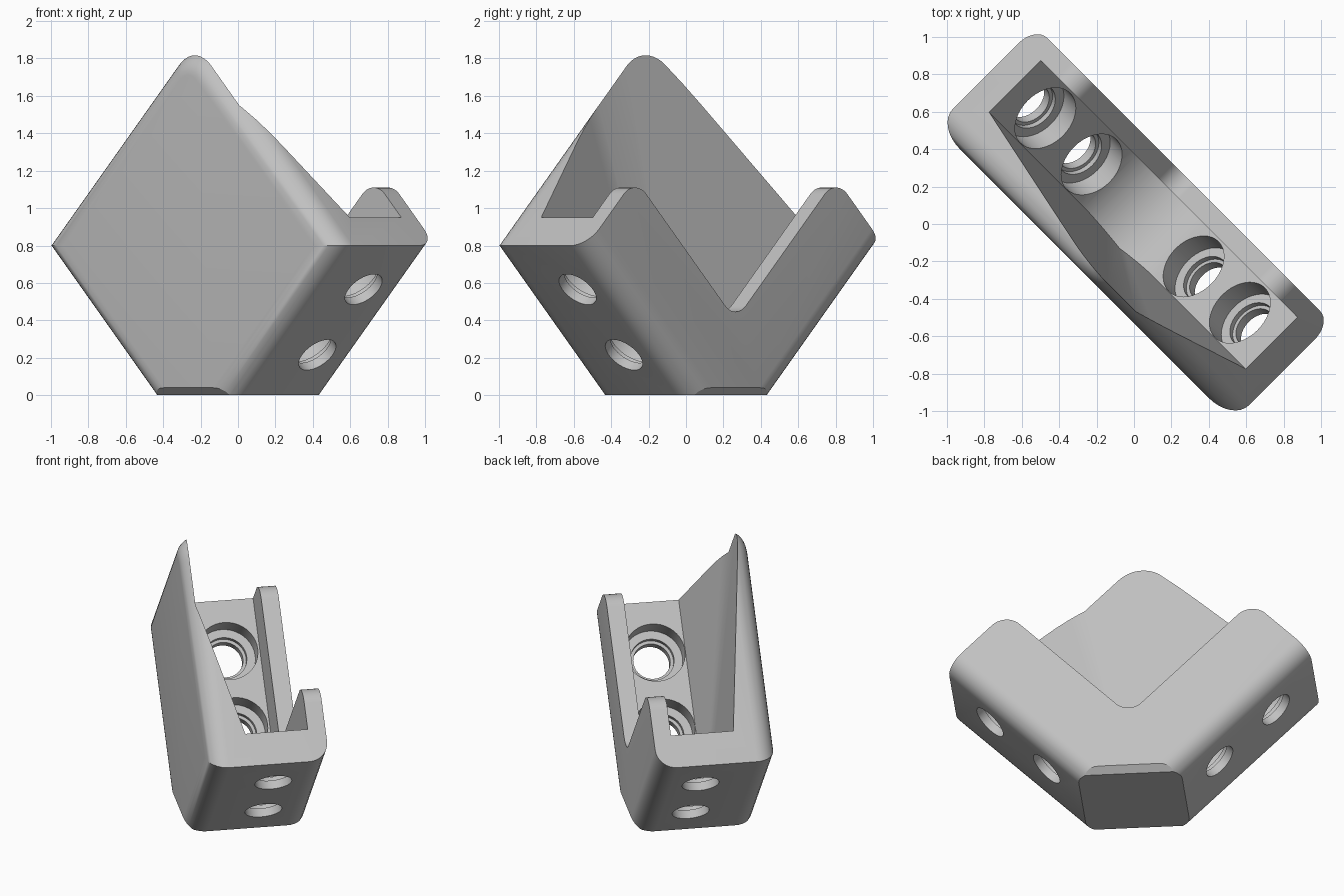
import bpy, bmesh, math
from mathutils import Vector, Matrix

cube = bpy.data.objects.get("Cube")
if cube:
    bpy.data.objects.remove(cube, do_unlink=True)

# Main sizes: x runs along the bracket, y across it; turned diagonally at the end
HALF_LENGTH, HALF_DEPTH, CORNER_Z = 1.12, 0.375, 0.8
FOOT = HALF_LENGTH - CORNER_Z
PEAK = HALF_LENGTH + CORNER_Z
FLOOR, NOTCH = -0.02, 0.40
WALL_Y, BASE_Y = 0.265, -0.125
HOLE_Y = 0.065


def rounded(points, steps=10):
    """Outline from (x, z, radius) corners, with arcs where radius > 0."""
    out = []
    for i, (x, z, r) in enumerate(points):
        p = Vector((x, z))
        if not r:
            out.append(p)
            continue
        a = (Vector(points[i - 1][:2]) - p).normalized()
        b = (Vector(points[(i + 1) % len(points)][:2]) - p).normalized()
        half = a.angle(b) / 2
        centre = p + (a + b).normalized() * r / math.sin(half)
        start = p + a * r / math.tan(half) - centre
        end = p + b * r / math.tan(half) - centre
        for k in range(steps + 1):
            t = k / steps
            out.append(centre + start.lerp(end, t).normalized() * r)
    return out


def prism(outline, y0, y1):
    bm = bmesh.new()
    face = bm.faces.new([bm.verts.new((p.x, y0, p.y)) for p in outline])
    ext = bmesh.ops.extrude_face_region(bm, geom=[face])
    moved = [g for g in ext["geom"] if isinstance(g, bmesh.types.BMVert)]
    bmesh.ops.translate(bm, verts=moved, vec=(0, y1 - y0, 0))
    bmesh.ops.recalc_face_normals(bm, faces=bm.faces)
    return bm


def slice_off(bm, point, normal):
    """Remove everything on the normal side of a plane and cap the cut."""
    geom = bm.verts[:] + bm.edges[:] + bm.faces[:]
    cut = bmesh.ops.bisect_plane(bm, geom=geom, plane_co=point,
                                 plane_no=normal, clear_outer=True)
    edges = [g for g in cut["geom_cut"] if isinstance(g, bmesh.types.BMEdge)]
    bmesh.ops.holes_fill(bm, edges=edges, sides=0)
    bmesh.ops.recalc_face_normals(bm, faces=bm.faces)


def make_object(name, bm):
    mesh = bpy.data.meshes.new(name)
    bmesh.ops.recalc_face_normals(bm, faces=bm.faces)
    bm.to_mesh(mesh)
    bm.free()
    obj = bpy.data.objects.new(name, mesh)
    bpy.context.scene.collection.objects.link(obj)
    return obj


# Solid body: square plate outline with a flat foot
body = prism(rounded([(-FOOT, 0, 0), (FOOT, 0, 0), (HALF_LENGTH, CORNER_Z, 0),
                      (0, PEAK, 0.2), (-HALF_LENGTH, CORNER_Z, 0)]),
             -HALF_DEPTH, HALF_DEPTH)


def is_rounded(edge):
    a, b = (v.co for v in edge.verts)
    if abs(a.y - b.y) > 0.01 or max(a.z, b.z) < 0.01:
        return False
    return a.y < 0 or max(a.z, b.z) < CORNER_Z + 0.01


bmesh.ops.bevel(body, geom=[e for e in body.edges if is_rounded(e)],
                offset=0.125, offset_type='OFFSET', segments=8,
                profile=0.5, affect='EDGES', clamp_overlap=True)
# Small chamfers along the foot
for side in (-1, 1):
    slice_off(body, (0, side * HALF_DEPTH, 0.04), (0, side, -1))
bracket = make_object("corner_bracket", body)

# Pocket between the walls, with a drafted tall wall
cutters = []
pocket = prism(rounded([(0, FLOOR, 0.4), (2, 2 + FLOOR, 0), (2, 3, 0),
                        (-2, 3, 0), (-2, 2 + FLOOR, 0)]), -1, WALL_Y)
for side, draft in ((1, 0.105), (-1, 0.162)):
    slice_off(pocket, (0, BASE_Y, FLOOR), (-side * draft, -1, -draft))
cutters.append(make_object("pocket_cutter", pocket))

# Open V in the low wall, with rounded leg tips
tip = (PEAK - NOTCH) / 2
tip_z = PEAK - tip
right = rounded([(0, NOTCH, 0), (tip, tip_z, 0.12),
                 (HALF_LENGTH, CORNER_Z, 0)])[1:-1]
root = rounded([(-tip, tip_z, 0), (0, NOTCH, 0.11), (tip, tip_z, 0)])[1:-1]
left = [Vector((-p.x, p.y)) for p in reversed(right)]
frame = [Vector((2, 1.3)), Vector((2, 3)), Vector((-2, 3)), Vector((-2, 1.3))]
cutters.append(make_object("notch_cutter",
                           prism(root + right + frame + left, 0.15, 0.6)))

# Stepped screw holes, square to each leg
STEPS = [(0.115, -0.1), (0.115, 0.055), (0.135, 0.055), (0.135, 0.085),
         (0.188, 0.085), (0.188, 0.24)]


def screw_hole(name, x, side):
    bm = bmesh.new()
    count, rings = 40, []
    for r, h in STEPS:
        rings.append([bm.verts.new((r * math.cos(k * math.tau / count),
                                    r * math.sin(k * math.tau / count), h))
                      for k in range(count)])
    for low, high in zip(rings, rings[1:]):
        for k in range(count):
            n = (k + 1) % count
            bm.faces.new((low[k], low[n], high[n], high[k]))
    bm.faces.new(rings[0][::-1])
    bm.faces.new(rings[-1])
    turn = Matrix.Rotation(-side * math.pi / 4, 4, 'Y')
    place = Matrix.Translation((side * x, HOLE_Y, x - FOOT))
    bm.transform(place @ turn)
    return make_object(name, bm)


for side in (-1, 1):
    for x in (0.535, 0.885):
        cutters.append(screw_hole("screw_hole_cutter", x, side))

# Apply the cuts
bpy.context.view_layer.objects.active = bracket
bracket.select_set(True)
for cutter in cutters:
    cutter.hide_render = True
    mod = bracket.modifiers.new("cut", 'BOOLEAN')
    mod.operation = 'DIFFERENCE'
    mod.solver = 'EXACT'
    mod.object = cutter
    bpy.ops.object.modifier_apply(modifier=mod.name)
    bpy.data.objects.remove(cutter, do_unlink=True)

# Turn the bracket diagonally
bracket.data.transform(Matrix.Rotation(-math.pi / 4, 4, 'Z'))

# Plain grey finish
grey = bpy.data.materials.new("light_grey")
grey.use_nodes = True
colour = (0.53, 0.53, 0.53, 1)
grey.diffuse_color = colour
grey.node_tree.nodes["Principled BSDF"].inputs["Base Color"].default_value = colour
bracket.data.materials.clear()
bracket.data.materials.append(grey)
bpy.ops.object.shade_smooth_by_angle(angle=math.radians(30))
